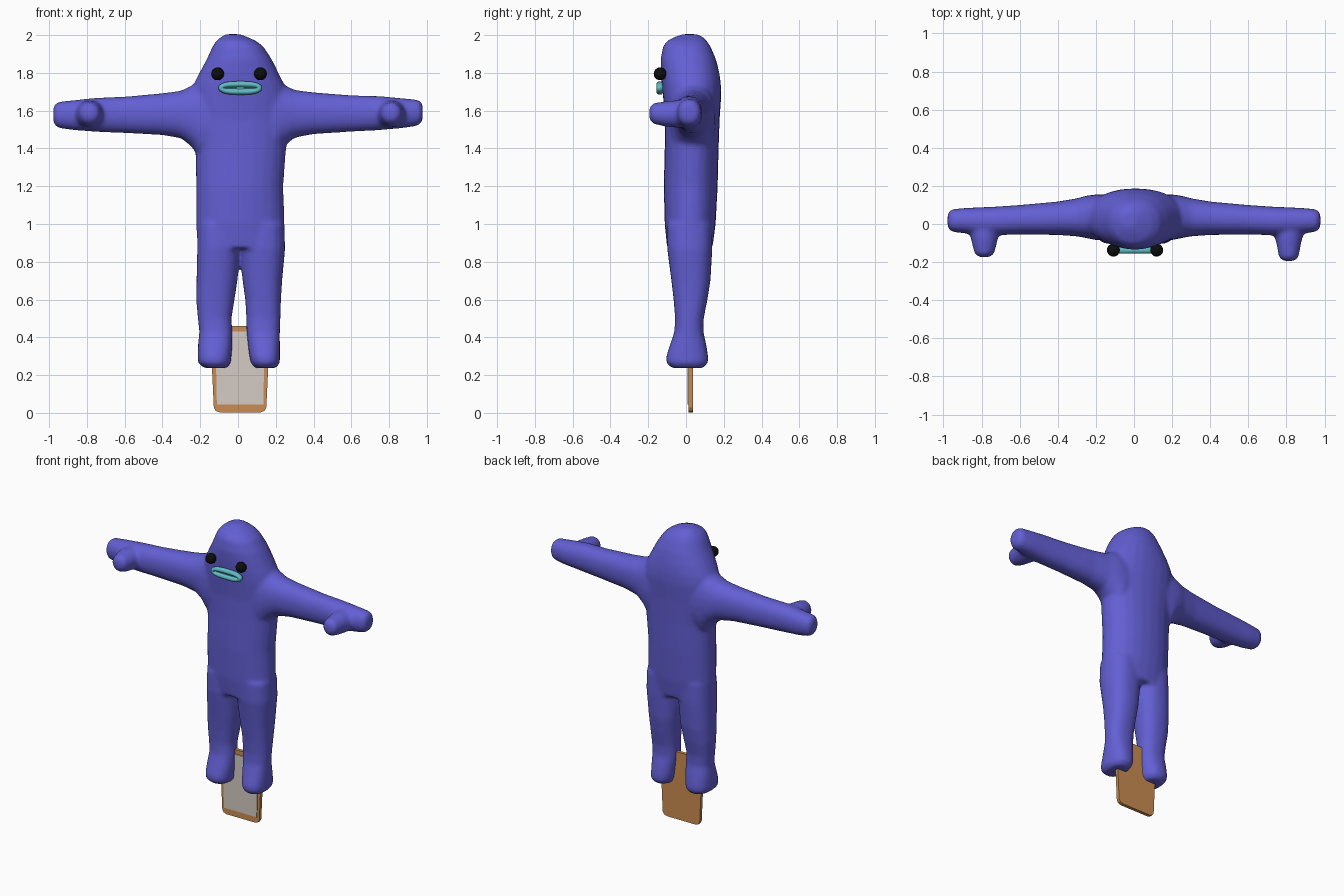
import bpy, bmesh, math
from mathutils import Vector

if "Cube" in bpy.data.objects:
    bpy.data.objects.remove(bpy.data.objects["Cube"])


def material(name, rgb):
    m = bpy.data.materials.new(name)
    m.diffuse_color = (*rgb, 1)
    m.use_nodes = True
    m.node_tree.nodes["Principled BSDF"].inputs["Base Color"].default_value = m.diffuse_color
    return m


PURPLE = material("purple", (0.125, 0.115, 0.66))
BLACK = material("black", (0.004, 0.004, 0.004))
TEAL = material("teal", (0.12, 0.50, 0.56))
ORANGE = material("orange", (0.60, 0.27, 0.085))
GREY = material("warm grey", (0.66, 0.60, 0.55))


def finish(bm, name, mat, smooth=True):
    bmesh.ops.recalc_face_normals(bm, faces=bm.faces)
    me = bpy.data.meshes.new(name)
    bm.to_mesh(me)
    bm.free()
    ob = bpy.data.objects.new(name, me)
    bpy.context.collection.objects.link(ob)
    me.materials.append(mat)
    bpy.ops.object.select_all(action='DESELECT')
    ob.select_set(True)
    bpy.context.view_layer.objects.active = ob
    if smooth:
        bpy.ops.object.shade_smooth_by_angle(angle=math.radians(50))
    return ob


def loft(bm, rows, place, power=1.0, n=24):
    """Closed tube; each row is (position, u0, u1, v0, v1) extents of a rounded ring."""
    rings = []
    for t, u0, u1, v0, v1 in rows:
        ring = []
        for i in range(n):
            a = 2 * math.pi * i / n
            c, s = math.cos(a), math.sin(a)
            c = math.copysign(abs(c) ** power, c)
            s = math.copysign(abs(s) ** power, s)
            p = place(t, (u0 + u1) / 2 + c * (u1 - u0) / 2, (v0 + v1) / 2 + s * (v1 - v0) / 2)
            ring.append(bm.verts.new(p))
        rings.append(ring)
    for r, q in zip(rings, rings[1:]):
        for i in range(n):
            j = (i + 1) % n
            bm.faces.new((r[i], r[j], q[j], q[i]))
    bm.faces.new(rings[0][::-1])
    bm.faces.new(rings[-1])


# Body: overlapping lofts fused into one soft skin
bm = bmesh.new()
up = lambda t, u, v: (u, v, t)

# torso and head: z, x range, y range
loft(bm, [
    (0.87, -.215, .25, -.10, .14), (1.0, -.222, .247, -.113, .157),
    (1.2, -.222, .24, -.118, .168), (1.4, -.225, .255, -.113, .173),
    (1.55, -.25, .27, -.112, .178), (1.68, -.25, .265, -.122, .187),
    (1.74, -.235, .245, -.128, .185), (1.8, -.205, .215, -.133, .177),
    (1.87, -.167, .18, -.135, .16), (1.94, -.135, .135, -.122, .13),
    (1.97, -.115, .095, -.10, .11), (1.99, -.09, .05, -.06, .09),
    (2.005, -.065, .01, -.02, .06)], up, 0.92)

# legs: z, x range, y range
loft(bm, [
    (.237, -.18, -.06, -.075, .09), (.265, -.212, -.037, -.105, .118),
    (.30, -.214, -.035, -.105, .118), (.36, -.212, -.03, -.085, .108),
    (.43, -.205, -.03, -.062, .092), (.5, -.213, -.034, -.058, .094),
    (.6, -.222, -.018, -.066, .114), (.7, -.22, -.003, -.078, .13),
    (.87, -.216, .012, -.10, .14), (1.0, -.21, .012, -.10, .14)], up, 0.85)
loft(bm, [
    (.237, .09, .20, -.075, .09), (.265, .068, .222, -.105, .118),
    (.30, .06, .222, -.105, .118), (.36, .053, .222, -.085, .108),
    (.43, .045, .222, -.062, .092), (.5, .044, .225, -.058, .094),
    (.6, .038, .228, -.066, .114), (.7, .024, .234, -.078, .13),
    (.87, .008, .25, -.10, .14), (1.0, .008, .245, -.10, .14)], up, 0.85)

# arms: distance outwards, y range, z range (flared at the shoulder)
for side, lift in ((-1, -.006), (1, .006)):
    out = lambda t, u, v: (side * t, u, v + lift * min(1, t))
    loft(bm, [
        (.05, -.09, .16, 1.35, 1.76), (.2, -.085, .155, 1.34, 1.765),
        (.245, -.075, .15, 1.41, 1.735), (.30, -.065, .135, 1.455, 1.708),
        (.4, -.058, .118, 1.473, 1.695), (.6, -.055, .10, 1.485, 1.678),
        (.75, -.06, .09, 1.492, 1.673), (.88, -.05, .085, 1.503, 1.66),
        (.955, -.042, .078, 1.515, 1.652), (.978, -.022, .06, 1.54, 1.63)], out, 0.9)
    # thumb: distance forwards, x range, z range
    cx, tip = (-.785, .175) if side < 0 else (.812, .195)
    loft(bm, [
        (-.03, cx - .085, cx + .085, 1.51, 1.65), (.06, cx - .075, cx + .075, 1.51, 1.655),
        (.11, cx - .064, cx + .064, 1.515, 1.65), (tip - .02, cx - .052, cx + .052, 1.53, 1.64),
        (tip, cx - .028, cx + .028, 1.555, 1.615)],
        lambda t, u, v: (u, -t, v))

body = finish(bm, "body", PURPLE)
rm = body.modifiers.new("fuse", 'REMESH')
rm.mode = 'VOXEL'
rm.voxel_size = 0.011
rm.use_smooth_shade = True
sm = body.modifiers.new("soften", 'SMOOTH')
sm.factor = 0.5
sm.iterations = 10
for m in ("fuse", "soften"):
    bpy.ops.object.modifier_apply(modifier=m)

# Eyes
for name, x in (("left_eye", -.108), ("right_eye", .119)):
    bm = bmesh.new()
    bmesh.ops.create_uvsphere(bm, u_segments=20, v_segments=12, radius=.034)
    bmesh.ops.translate(bm, verts=bm.verts, vec=(x, -.137, 1.795))
    finish(bm, name, BLACK)

# Mouth: flattened lip ring with a thin filling behind it
bm = bmesh.new()
N, M = 40, 10
grid = []
for i in range(N):
    a = 2 * math.pi * i / N
    c, s = math.cos(a), math.sin(a)
    mid = Vector((.012 + math.copysign(abs(c) ** .6, c) * .1, -.138, 1.72 + s * .02))
    d = Vector((c, 0, s))
    grid.append([bm.verts.new(mid + d * .016 * math.cos(b) + Vector((0, .018 * math.sin(b), 0)))
                 for b in (2 * math.pi * k / M for k in range(M))])
for i in range(N):
    for k in range(M):
        r, q, l = grid[i], grid[(i + 1) % N], (k + 1) % M
        bm.faces.new((r[k], q[k], q[l], r[l]))
loft(bm, [(-.138, -.085, .109, 1.704, 1.736), (-.125, -.085, .109, 1.704, 1.736)],
     lambda t, u, v: (u, t, v))
finish(bm, "mouth", TEAL)


# Board hanging between the feet
def slab(name, outline, y0, y1, mat):
    bm = bmesh.new()
    f = bm.faces.new([bm.verts.new((x, y0, z)) for x, z in outline])
    g = bmesh.ops.extrude_face_region(bm, geom=[f])
    bmesh.ops.translate(bm, vec=(0, y1 - y0, 0),
                        verts=[v for v in g["geom"] if isinstance(v, bmesh.types.BMVert)])
    return finish(bm, name, mat, False)


def shield(x0, x1, z0, z1, c):
    """Rectangle, slightly tapered to the bottom with clipped lower corners."""
    return [(x0 + .01, z0 + c), (x0 + .02, z0 + c * .3), (x0 + .04, z0), (x1 - .04, z0),
            (x1 - .02, z0 + c * .3), (x1 - .01, z0 + c), (x1, z0 + .24), (x1, z1), (x0, z1), (x0, z0 + .24)]


slab("board", shield(-.138, .16, 0.003, .46, .025), .014, .036, ORANGE)
slab("board_panel", [(-.112, .045), (.134, .045), (.138, .25), (.138, .43), (-.116, .43), (-.116, .25)],
     .009, .016, GREY)
